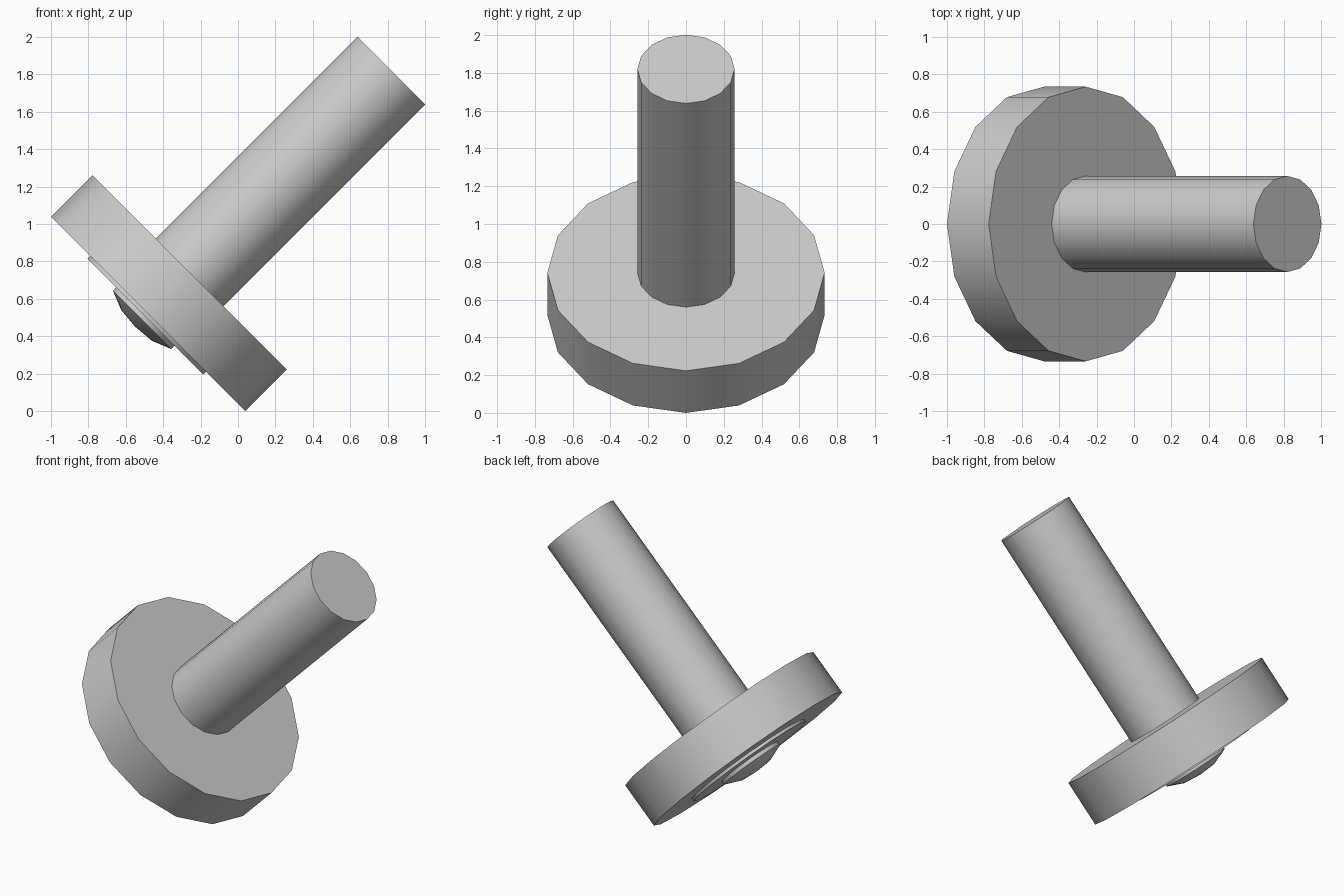
import bpy, bmesh, math
from mathutils import Matrix

if "Cube" in bpy.data.objects:
    bpy.data.objects.remove(bpy.data.objects["Cube"])

# All parts are turned around one shared axis, leaning 45 degrees towards +x
PLACE = Matrix.Translation((-0.481, 0, 0.519)) @ Matrix.Rotation(math.radians(45), 4, 'Y')
SIDES = 16


def turned(name, profile):
    """Closed lathe of (radius, height) points; radius 0 makes a pole."""
    bm = bmesh.new()
    rings = []
    for r, h in profile:
        n = SIDES if r else 1
        rings.append([bm.verts.new((r * math.cos(2 * math.pi * i / SIDES),
                                    r * math.sin(2 * math.pi * i / SIDES), h)) for i in range(n)])
    for a, b in zip(rings, rings[1:]):
        for i in range(SIDES):
            j = (i + 1) % SIDES
            if len(a) == 1:
                bm.faces.new((a[0], b[j], b[i]))
            elif len(b) == 1:
                bm.faces.new((a[i], a[j], b[0]))
            else:
                bm.faces.new((a[i], a[j], b[j], b[i]))
    bmesh.ops.recalc_face_normals(bm, faces=bm.faces)
    bm.transform(PLACE)
    mesh = bpy.data.meshes.new(name)
    bm.to_mesh(mesh)
    bm.free()
    obj = bpy.data.objects.new(name, mesh)
    bpy.context.collection.objects.link(obj)
    bpy.ops.object.select_all(action='DESELECT')
    obj.select_set(True)
    bpy.context.view_layer.objects.active = obj
    bpy.ops.object.shade_smooth_by_angle(angle=math.radians(40))
    return obj


# Thick round head
turned("disc", [(0, 0), (0.734, 0), (0.734, 0.315), (0, 0.315)])
# Long round shank
turned("shaft", [(0, 0.3), (0.257, 0.3), (0.257, 1.84), (0, 1.84)])
# Thin washer under the head
turned("washer", [(0, 0.005), (0.437, 0.005), (0.437, -0.02), (0, -0.02)])
# Low domed button in the middle of the washer
turned("button", [(0, -0.01), (0.22, -0.01), (0.22, -0.045),
                  (0.115, -0.087), (0, -0.097)])
